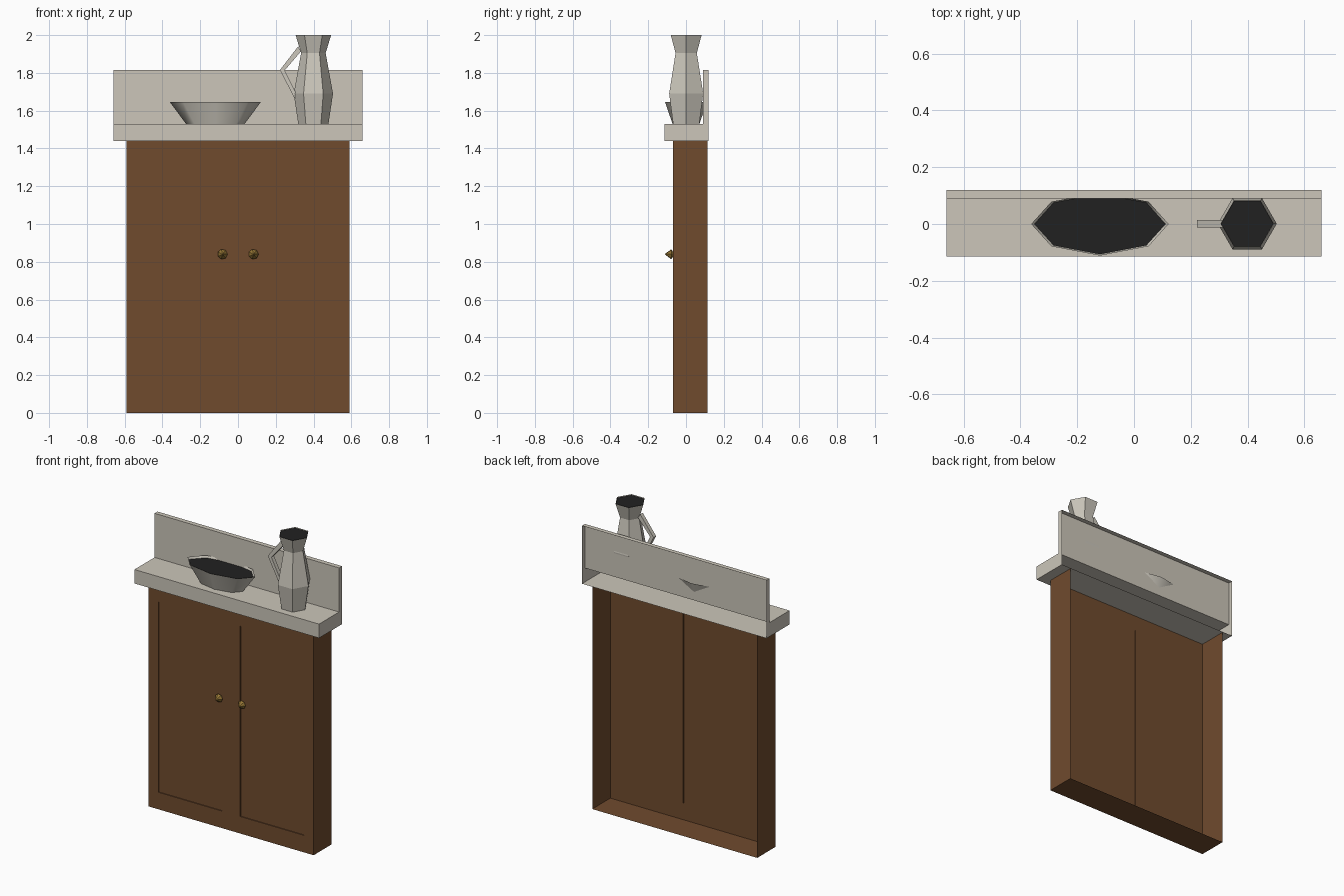
import bpy, bmesh, math
from mathutils import Vector

if "Cube" in bpy.data.objects:
    bpy.data.objects.remove(bpy.data.objects["Cube"])


def material(name, rgb):
    m = bpy.data.materials.new(name)
    m.diffuse_color = (*rgb, 1)
    m.use_nodes = True
    m.node_tree.nodes["Principled BSDF"].inputs["Base Color"].default_value = m.diffuse_color
    return m


WOOD = material("brown wood", (0.162, 0.070, 0.027))
STONE = material("pale stone", (0.604, 0.565, 0.490))
CERAMIC = material("ceramic", (0.604, 0.575, 0.505))
BRASS = material("brass", (0.300, 0.180, 0.035))
DARK = material("dark opening", (0.015, 0.015, 0.015))


def finish(bm, name, *mats):
    mesh = bpy.data.meshes.new(name)
    bm.to_mesh(mesh)
    bm.free()
    for m in mats:
        mesh.materials.append(m)
    ob = bpy.data.objects.new(name, mesh)
    bpy.context.collection.objects.link(ob)
    return ob


def add_rings(bm, rings, sides, centre, squash=1.0):
    """Stack of (radius, height) rings joined into a wall, with a closed bottom."""
    loops = []
    for r, z in rings:
        loops.append([bm.verts.new((centre[0] + r * math.cos(a),
                                    centre[1] + r * squash * math.sin(a), z))
                      for a in (math.tau * i / sides for i in range(sides))])
    for lo, hi in zip(loops, loops[1:]):
        for i in range(sides):
            j = (i + 1) % sides
            bm.faces.new((lo[i], lo[j], hi[j], hi[i]))
    bm.faces.new(loops[0][::-1])


def add_cap(bm, r, z, sides, centre, squash=1.0):
    """Flat dark disc inside the mouth of a vessel."""
    f = bm.faces.new([bm.verts.new((centre[0] + r * math.cos(a),
                                    centre[1] + r * squash * math.sin(a), z))
                      for a in (math.tau * i / sides for i in range(sides))])
    f.material_index = 1


def extrude_profile(bm, points, to3d, lo, hi, skip=()):
    """Prism from a 2D outline; sides whose index is in skip stay open."""
    a = [bm.verts.new(to3d(p, lo)) for p in points]
    b = [bm.verts.new(to3d(p, hi)) for p in points]
    n = len(points)
    for i in range(n):
        if i not in skip:
            j = (i + 1) % n
            bm.faces.new((a[i], a[j], b[j], b[i]))
    bm.faces.new(a[::-1])
    bm.faces.new(b)
    bmesh.ops.recalc_face_normals(bm, faces=bm.faces[:])


# Cabinet: front sheet with two recessed doors, sides and floor, open back
xs = [-0.59, -0.52, -0.065, 0.065, 0.52, 0.59]
zs = [0, 0.11, 1.34, 1.44]
bm = bmesh.new()
grid = [[bm.verts.new((x, -0.07, z)) for x in xs] for z in zs]
doors = []
for k in range(3):
    for i in range(5):
        f = bm.faces.new((grid[k][i], grid[k][i + 1], grid[k + 1][i + 1], grid[k + 1][i]))
        if k == 1 and i in (1, 3):
            doors.append(f)
rim = [e for e in bm.edges if e.is_boundary and not all(v.co.z > 1.43 for v in e.verts)]
ext = bmesh.ops.extrude_edge_only(bm, edges=rim)["geom"]
bmesh.ops.translate(bm, vec=Vector((0, 0.185, 0)),
                    verts=[g for g in ext if isinstance(g, bmesh.types.BMVert)])
bmesh.ops.recalc_face_normals(bm, faces=bm.faces[:])
if doors[0].normal.y > 0:
    bmesh.ops.reverse_faces(bm, faces=bm.faces[:])
bmesh.ops.inset_individual(bm, faces=doors, thickness=0.0005, depth=-0.005)
finish(bm, "cabinet", WOOD)

# Countertop and backsplash: one L profile, open at the back
bm = bmesh.new()
profile = [(0.12, 1.815), (0.09, 1.815), (0.09, 1.53), (-0.115, 1.53), (-0.115, 1.44), (0.12, 1.44)]
extrude_profile(bm, profile, lambda p, x: (x, p[0], p[1]), -0.66, 0.66, skip=(5,))
finish(bm, "countertop", STONE)

# Door knobs: short neck flaring out, then a point
for side, name in ((-1, "left_knob"), (1, "right_knob")):
    bm = bmesh.new()
    add_rings(bm, [(0.010, 0), (0.027, 0.012), (0.001, 0.046)], 7, (0, 0))
    for v in bm.verts:
        x, y, z = v.co
        v.co = (side * 0.082 + x, -0.066 - z, 0.84 + y)
    bmesh.ops.recalc_face_normals(bm, faces=bm.faces[:])
    finish(bm, name, BRASS)

# Basin: oval eight-sided bowl, smooth wall
bm = bmesh.new()
add_rings(bm, [(0.155, 1.53), (0.242, 1.647)], 8, (-0.12, 0), 0.46)
for f in bm.faces:
    f.smooth = len(f.verts) == 4
add_cap(bm, 0.231, 1.634, 8, (-0.12, 0), 0.46)
finish(bm, "basin", CERAMIC, DARK)

# Pitcher: six-sided body
bm = bmesh.new()
add_rings(bm, [(0.08, 1.53), (0.104, 1.69), (0.065, 1.905), (0.094, 2.0)], 6, (0.399, 0.001))
add_cap(bm, 0.092, 1.995, 6, (0.399, 0.001))
finish(bm, "pitcher", CERAMIC, DARK)

# Pitcher handle: bent strap
bm = bmesh.new()
strap = [(0.318, 1.94), (0.222, 1.815), (0.302, 1.66), (0.304, 1.70), (0.247, 1.813), (0.334, 1.915)]
extrude_profile(bm, strap, lambda p, y: (p[0], y, p[1]), -0.012, 0.014)
finish(bm, "pitcher_handle", CERAMIC)
